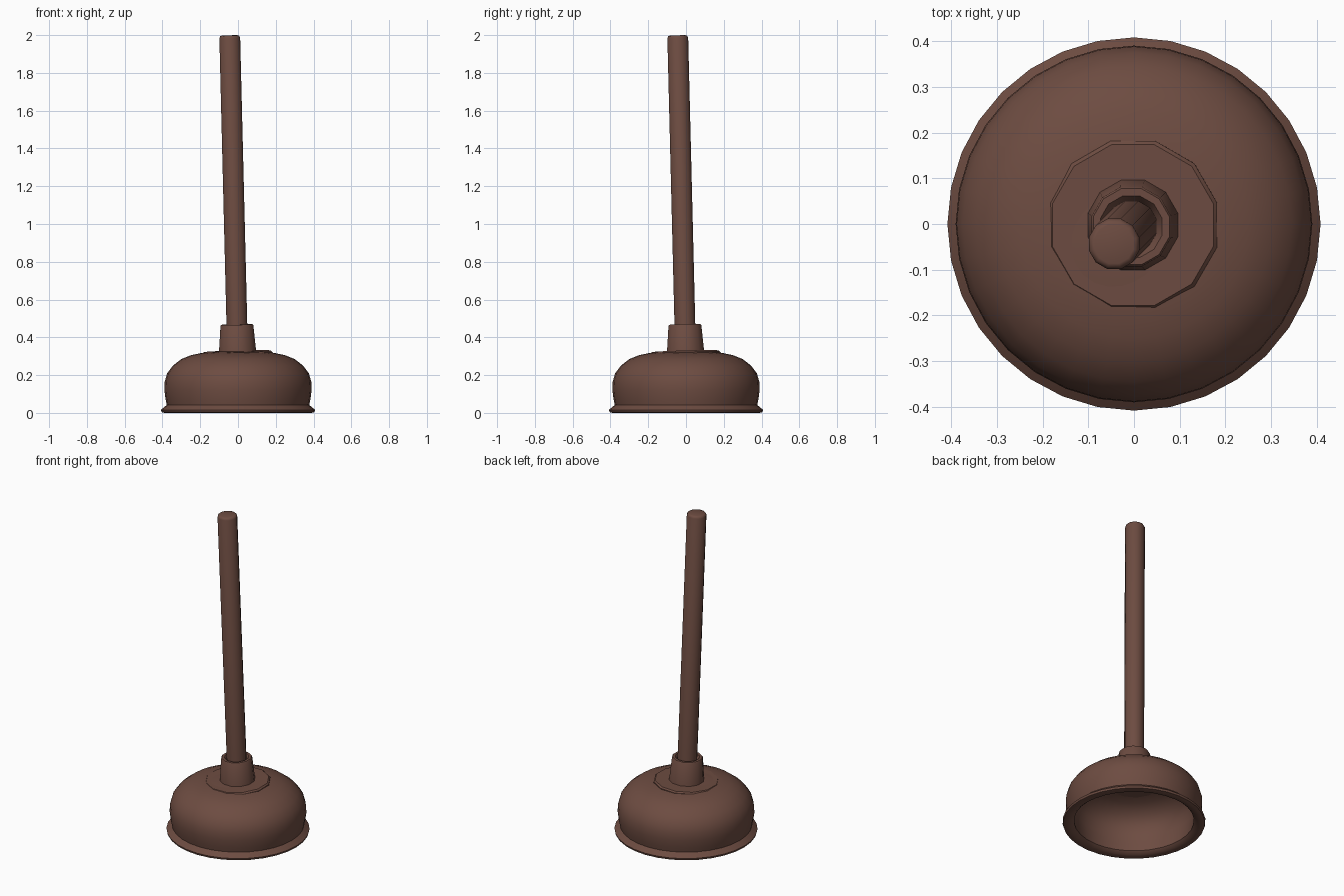
import bpy, bmesh, math
from mathutils import Matrix, Vector

cube = bpy.data.objects.get("Cube")
if cube:
    bpy.data.objects.remove(cube, do_unlink=True)

brown = bpy.data.materials.new("brown")
brown.use_nodes = True
brown.diffuse_color = (0.153, 0.072, 0.053, 1)
brown.node_tree.nodes["Principled BSDF"].inputs["Base Color"].default_value = brown.diffuse_color


def lathe(name, profile, sides, matrix=Matrix(), angle=40):
    """Spin a (radius, height) profile around z."""
    bm = bmesh.new()
    verts = [bm.verts.new((r, 0, z)) for r, z in profile]
    edges = [bm.edges.new(pair) for pair in zip(verts, verts[1:])]
    bmesh.ops.spin(bm, geom=verts + edges, cent=(0, 0, 0), axis=(0, 0, 1),
                   angle=math.tau, steps=sides)
    bmesh.ops.remove_doubles(bm, verts=bm.verts, dist=0.0005)
    bmesh.ops.recalc_face_normals(bm, faces=bm.faces)
    mesh = bpy.data.meshes.new(name)
    bm.to_mesh(mesh)
    bm.free()
    mesh.materials.append(brown)
    obj = bpy.data.objects.new(name, mesh)
    bpy.context.collection.objects.link(obj)
    obj.matrix_world = matrix
    bpy.ops.object.select_all(action='DESELECT')
    obj.select_set(True)
    bpy.context.view_layer.objects.active = obj
    bpy.ops.object.shade_smooth_by_angle(angle=math.radians(angle))
    return obj


# Hollow rubber cup: outer wall, rolled lip, inner wall
lathe("rubber_cup", [
    (0, 0.325), (0.1, 0.325), (0.19, 0.318), (0.25, 0.305), (0.3, 0.285),
    (0.345, 0.25), (0.375, 0.21), (0.388, 0.165), (0.39, 0.12),
    (0.383, 0.07), (0.377, 0.042), (0.394, 0.028), (0.408, 0.016),
    (0.404, 0.004), (0.39, 0), (0.36, 0.004), (0.342, 0.02),
    (0.345, 0.06), (0.352, 0.12), (0.345, 0.18), (0.31, 0.235),
    (0.24, 0.275), (0.12, 0.295), (0, 0.298)], 32)

# Leaning axis shared by the handle, its collar and the disc
lean = Vector((-0.0248, -0.0248, 1)).to_track_quat('Z', 'Y').to_matrix().to_4x4()
lean = Matrix.Translation((0, 0, 0.23)) @ lean

lathe("mounting_disc", [(0, 0.06), (0.19, 0.06), (0.19, 0.088),
                        (0.182, 0.096), (0, 0.096)], 12, lean)
lathe("collar", [(0.103, 0.08), (0.09, 0.232), (0.086, 0.238),
                 (0.07, 0.238), (0.062, 0.225), (0.05, 0.2)], 12, lean)
lathe("handle", [(0, 0.1), (0.057, 0.1), (0.057, 1.755), (0.052, 1.766),
                 (0.044, 1.769), (0, 1.769)], 12, lean, 50)
